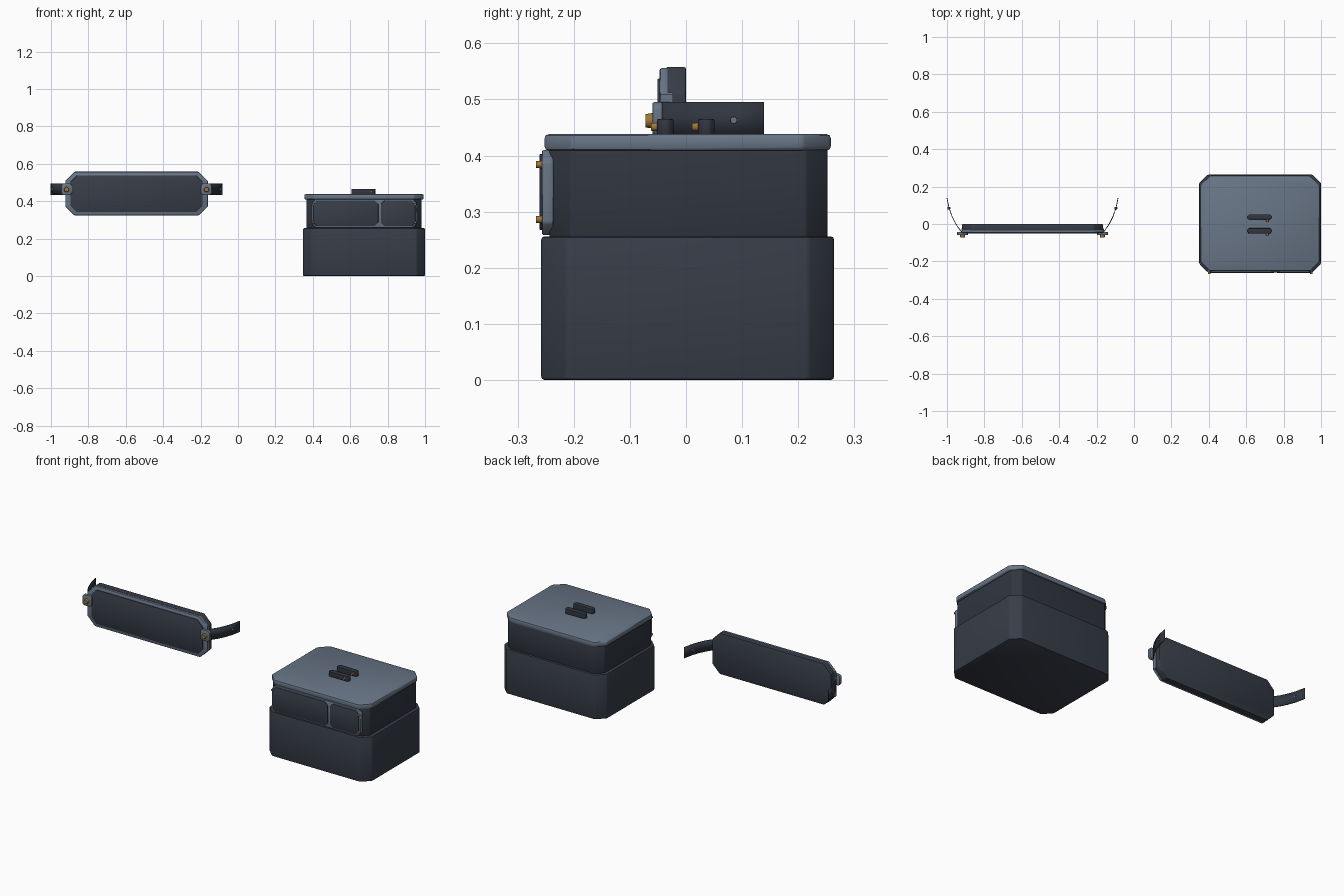
import bpy, bmesh, math

cube = bpy.data.objects.get("Cube")
if cube:
    bpy.data.objects.remove(cube, do_unlink=True)


def material(name, rgb):
    m = bpy.data.materials.new(name)
    m.use_nodes = True
    m.diffuse_color = (*rgb, 1)
    m.node_tree.nodes["Principled BSDF"].inputs["Base Color"].default_value = (*rgb, 1)
    return m


DARK = material("dark steel", (0.038, 0.046, 0.064))
DARKER = material("deep steel", (0.030, 0.036, 0.050))
LIGHT = material("light steel", (0.14, 0.18, 0.24))
BRASS = material("brass", (0.34, 0.18, 0.04))


def finish(name, bm, mat):
    bmesh.ops.recalc_face_normals(bm, faces=bm.faces)
    mesh = bpy.data.meshes.new(name)
    bm.to_mesh(mesh)
    bm.free()
    mesh.materials.append(mat)
    obj = bpy.data.objects.new(name, mesh)
    bpy.context.collection.objects.link(obj)
    bpy.ops.object.select_all(action="DESELECT")
    obj.select_set(True)
    bpy.context.view_layer.objects.active = obj
    bpy.ops.object.shade_smooth_by_angle(angle=math.radians(40))
    return obj


def block(name, mat, x, y, z, cut, bevel, upright=False):
    """Eight-sided slab between ranges; corners cut in plan (upright) or in the front face."""
    v, w = (y, z) if upright else (z, y)
    outline = []
    for u, s in ((x[0], 1), (x[1], -1)):
        pts = [(u + s * cut, v[0]), (u, v[0] + cut), (u, v[1] - cut), (u + s * cut, v[1])]
        outline += pts if s == 1 else pts[::-1]
    bm = bmesh.new()
    rings = []
    for d in w:
        rings.append([bm.verts.new((a, b, d) if upright else (a, d, b)) for a, b in outline])
    n = len(outline)
    for ring in rings:
        bm.faces.new(ring)
    for i in range(n):
        j = (i + 1) % n
        bm.faces.new((rings[0][i], rings[0][j], rings[1][j], rings[1][i]))
    bmesh.ops.recalc_face_normals(bm, faces=bm.faces)
    if bevel:
        bmesh.ops.bevel(bm, geom=bm.edges[:], offset=bevel, segments=2,
                        profile=0.5, affect="EDGES")
    return finish(name, bm, mat)


def pin(name, mat, centre, radius, depth, axis="y"):
    bm = bmesh.new()
    bmesh.ops.create_cone(bm, cap_ends=True, segments=12, radius1=radius,
                          radius2=radius * 0.85, depth=depth)
    obj = finish(name, bm, mat)
    obj.location = centre
    obj.rotation_euler = (math.pi / 2, 0, 0) if axis == "y" else (0, math.pi / 2, 0)
    return obj


# Case body, collar and lid
block("case_base", DARK, (0.348, 1.0), (-0.258, 0.264), (0, 0.256), 0.046, 0.006, True)
block("case_collar", DARKER, (0.366, 0.981), (-0.243, 0.252), (0.25, 0.412), 0.038, 0.004, True)
block("case_lid", LIGHT, (0.355, 0.992), (-0.252, 0.258), (0.409, 0.438), 0.05, 0.007, True)

# Front frame with two panels and corner screws
block("front_frame", LIGHT, (0.393, 0.957), (-0.257, -0.236), (0.258, 0.410), 0.022, 0.004)
block("wide_front_panel", DARK, (0.402, 0.750), (-0.261, -0.25), (0.267, 0.403), 0.018, 0.002)
block("narrow_front_panel", DARK, (0.764, 0.948), (-0.261, -0.25), (0.267, 0.403), 0.018, 0.002)
for x in (0.402, 0.948):
    for z in (0.286, 0.384):
        pin("frame_screw", BRASS, (x, -0.261, z), 0.007, 0.012)

# Handle bars on the lid
for y in (-0.037, 0.036):
    block("lid_handle_bar", DARKER, (0.607, 0.735), (y - 0.015, y + 0.015), (0.434, 0.465),
          0.009, 0.003, True)
    pin("handle_screw", BRASS, (0.713, y - 0.019, 0.451), 0.008, 0.012)

# Detached plate: backing, rim and raised front panel
CX = -0.5425


def span(half):
    return (CX - half, CX + half)


block("plate_backing", DARK, span(0.376), (-0.036, 0), (0.323, 0.558), 0.046, 0.004)
block("plate_rim", LIGHT, span(0.380), (-0.047, -0.032), (0.324, 0.556), 0.047, 0.004)
block("plate_panel", DARK, span(0.353), (-0.051, -0.04), (0.342, 0.537), 0.034, 0.002)

# Curved strap, bracket, bolt and stud at each end of the plate
PATH = [(0.375, -0.05), (0.387, -0.033), (0.410, 0.0), (0.430, 0.04),
        (0.446, 0.085), (0.4575, 0.139)]
for side, label in ((-1, "right"), (1, "left")):
    bx = CX + side * 0.374
    block(label + "_end_cap", LIGHT, sorted((CX + side * 0.366, CX + side * 0.381)),
          (-0.045, -0.023), (0.370, 0.512), 0.003, 0)
    block(label + "_bracket", LIGHT, (bx - 0.029, bx + 0.029), (-0.060, -0.042),
          (0.433, 0.495), 0.010, 0.003)
    pin(label + "_bolt", BRASS, (bx, -0.065, 0.462), 0.014, 0.014)
    bm = bmesh.new()
    rows = [[bm.verts.new((CX + side * dx, y, z)) for z in (0.433, 0.495)] for dx, y in PATH]
    for a, b in zip(rows, rows[1:]):
        bm.faces.new((a[0], b[0], b[1], a[1]))
    strap = finish(label + "_strap", bm, DARKER)
    thick = strap.modifiers.new("thickness", "SOLIDIFY")
    thick.thickness = 0.004
    thick.offset = 0
    pin(label + "_strap_stud", LIGHT, (CX + side * 0.446, 0.085, 0.463), 0.007, 0.016, "x")
